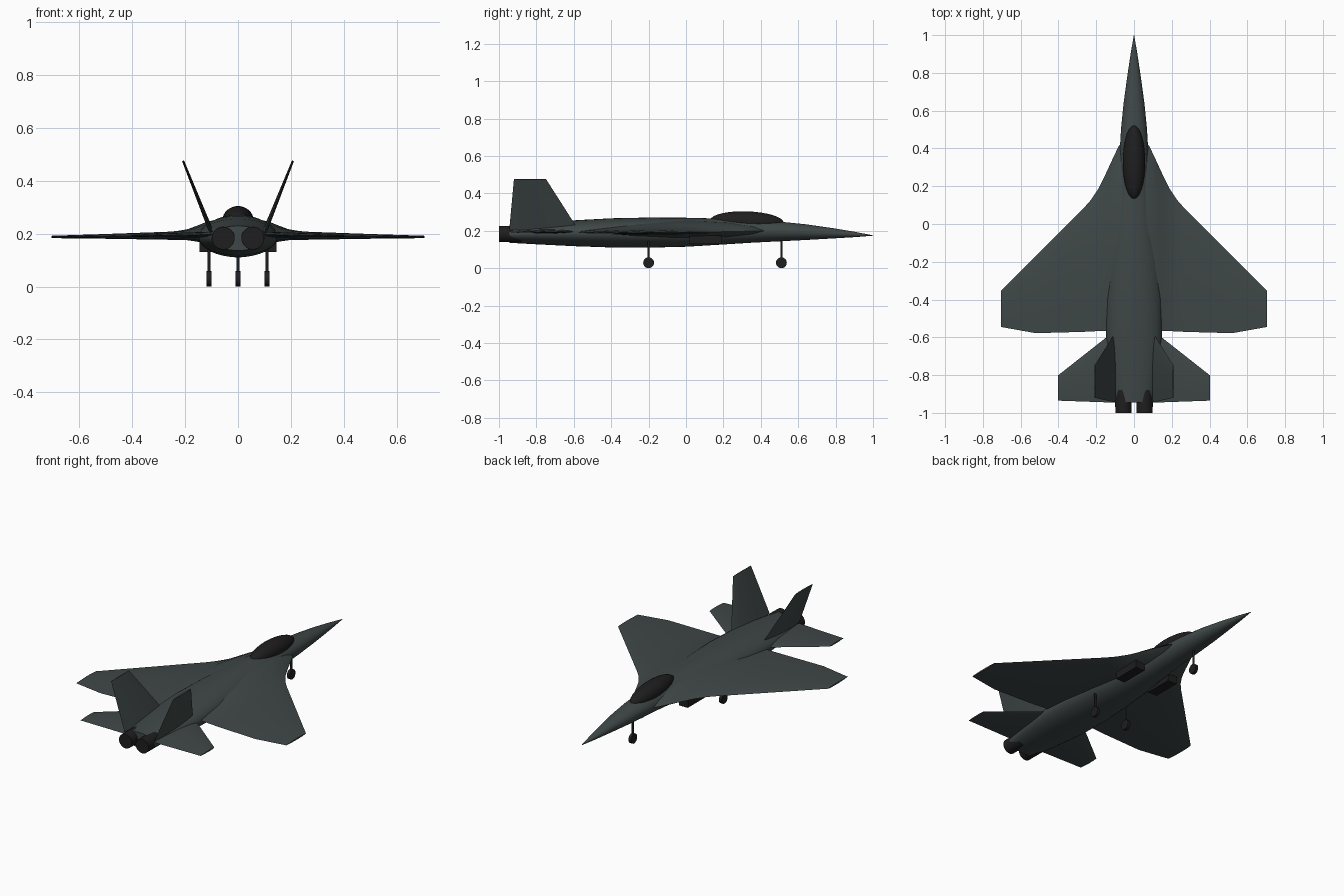
import bpy, bmesh, math
from mathutils import Matrix, Vector

if "Cube" in bpy.data.objects:
    bpy.data.objects.remove(bpy.data.objects["Cube"])


def material(name, rgb):
    m = bpy.data.materials.new(name)
    m.diffuse_color = (*rgb, 1)
    m.use_nodes = True
    m.node_tree.nodes["Principled BSDF"].inputs["Base Color"].default_value = m.diffuse_color
    return m


GREY = material("grey green paint", (0.05, 0.064, 0.063))
BLACK = material("near black", (0.014, 0.013, 0.013))


def finish(name, bm, mat, mirror=False, angle=35):
    bmesh.ops.recalc_face_normals(bm, faces=bm.faces)
    me = bpy.data.meshes.new(name)
    bm.to_mesh(me)
    bm.free()
    me.materials.append(mat)
    ob = bpy.data.objects.new(name, me)
    bpy.context.collection.objects.link(ob)
    bpy.ops.object.select_all(action='DESELECT')
    ob.select_set(True)
    bpy.context.view_layer.objects.active = ob
    bpy.ops.object.shade_smooth_by_angle(angle=math.radians(angle))
    if mirror:
        ob.modifiers.new("mirror", 'MIRROR').use_mirror_merge = False
    return ob


def loft(name, rings, mat, mirror=False, angle=35):
    bm = bmesh.new()
    vs = [[bm.verts.new(p) for p in r] for r in rings]
    n = len(rings[0])
    for a, b in zip(vs, vs[1:]):
        for i in range(n):
            j = (i + 1) % n
            bm.faces.new((a[i], a[j], b[j], b[i]))
    bm.faces.new(vs[0])
    bm.faces.new(vs[-1])
    return finish(name, bm, mat, mirror, angle)


def cylinder(name, centre, radius, length, axis, mat, mirror=False, sides=24, end=None):
    bm = bmesh.new()
    turn = Vector((0, 0, 1)).rotation_difference(Vector(axis)).to_matrix().to_4x4()
    bmesh.ops.create_cone(bm, cap_ends=True, segments=sides, radius1=radius,
                          radius2=end or radius, depth=length,
                          matrix=Matrix.Translation(centre) @ turn)
    return finish(name, bm, mat, mirror)


def airfoil(name, stations, cant=0):
    """Stations: x, z, leading y, trailing y, thickness above, thickness below."""
    prof = [(0.06, 0.4), (0.2, 0.8), (0.42, 1), (0.65, 0.8), (0.85, 0.4)]
    c = math.radians(cant)
    rings = []
    for x, z, le, te, up, dn in stations:
        pts = [(0, 0)] + [(t, h * up) for t, h in prof] + [(1, 0)]
        pts += [(t, -h * dn) for t, h in reversed(prof)]
        rings.append([(x - math.sin(c) * o, le + (te - le) * t, z + math.cos(c) * o)
                      for t, o in pts])
    return loft(name, rings, GREY, True)


# Fuselage: y, half width, bottom z, top z
sections = [
    (1.0, 0.001, 0.174, 0.176), (0.9, 0.018, 0.166, 0.195), (0.78, 0.036, 0.159, 0.215),
    (0.64, 0.055, 0.151, 0.235), (0.5, 0.069, 0.144, 0.249), (0.36, 0.077, 0.137, 0.258),
    (0.2, 0.09, 0.127, 0.265), (0.0, 0.118, 0.115, 0.27), (-0.2, 0.138, 0.11, 0.271),
    (-0.4, 0.15, 0.111, 0.267), (-0.6, 0.148, 0.118, 0.256), (-0.8, 0.125, 0.128, 0.242),
    (-0.945, 0.1, 0.136, 0.23)]
rings = []
for y, w, lo, hi in sections:
    mid, h = (lo + hi) / 2, (hi - lo) / 2
    rings.append([(w * math.cos(a), y, mid + h * math.sin(a))
                  for a in (math.tau * i / 32 for i in range(32))])
loft("fuselage", rings, GREY)

# Main wings with blended root extensions
airfoil("wing", [
    (0.05, 0.2, 0.43, -0.56, 0.058, 0.045), (0.08, 0.2, 0.415, -0.562, 0.054, 0.04),
    (0.12, 0.198, 0.33, -0.564, 0.046, 0.034), (0.15, 0.197, 0.265, -0.566, 0.035, 0.028),
    (0.19, 0.195, 0.185, -0.567, 0.022, 0.02), (0.23, 0.194, 0.125, -0.569, 0.016, 0.018),
    (0.27, 0.193, 0.08, -0.571, 0.014, 0.016), (0.52, 0.19, -0.17, -0.578, 0.008, 0.009),
    (0.705, 0.188, -0.355, -0.545, 0.004, 0.005)])

# Tail surfaces
airfoil("tailplane", [(0.07, 0.197, -0.54, -0.947, 0.012, 0.012),
                      (0.403, 0.192, -0.802, -0.935, 0.004, 0.004)])
airfoil("tail_fin", [(0.1, 0.205, -0.575, -0.945, 0.009, 0.009),
                     (0.208, 0.476, -0.748, -0.92, 0.004, 0.004)], cant=68)

# Canopy
bm = bmesh.new()
bmesh.ops.create_uvsphere(bm, u_segments=32, v_segments=16, radius=1,
                          matrix=Matrix.Translation((0, 0.326, 0.25))
                          @ Matrix.Rotation(math.radians(-2), 4, 'X')
                          @ Matrix.Diagonal((0.059, 0.196, 0.054, 1)))
finish("canopy", bm, BLACK, angle=60)

# Engine nozzles
cylinder("nozzle", (0.056, -0.94, 0.183), 0.044, 0.12, (0, -1, 0), BLACK, True, 28, 0.043)

# Air intakes
bm = bmesh.new()
bmesh.ops.create_cube(bm, size=1, matrix=Matrix.Translation((0.115, 0.105, 0.153))
                      @ Matrix.Diagonal((0.06, 0.17, 0.046, 1)))
finish("air_intake", bm, BLACK, True)

# Landing gear
cylinder("main_strut", (0.11, -0.2, 0.09), 0.006, 0.12, (0, 0, 1), BLACK, True, 12)
cylinder("main_wheel", (0.11, -0.2, 0.029), 0.029, 0.018, (1, 0, 0), BLACK, True, 20)
cylinder("nose_strut", (0, 0.51, 0.09), 0.006, 0.12, (0, 0, 1), BLACK, False, 12)
cylinder("nose_wheel", (0, 0.51, 0.029), 0.029, 0.018, (1, 0, 0), BLACK, False, 20)
